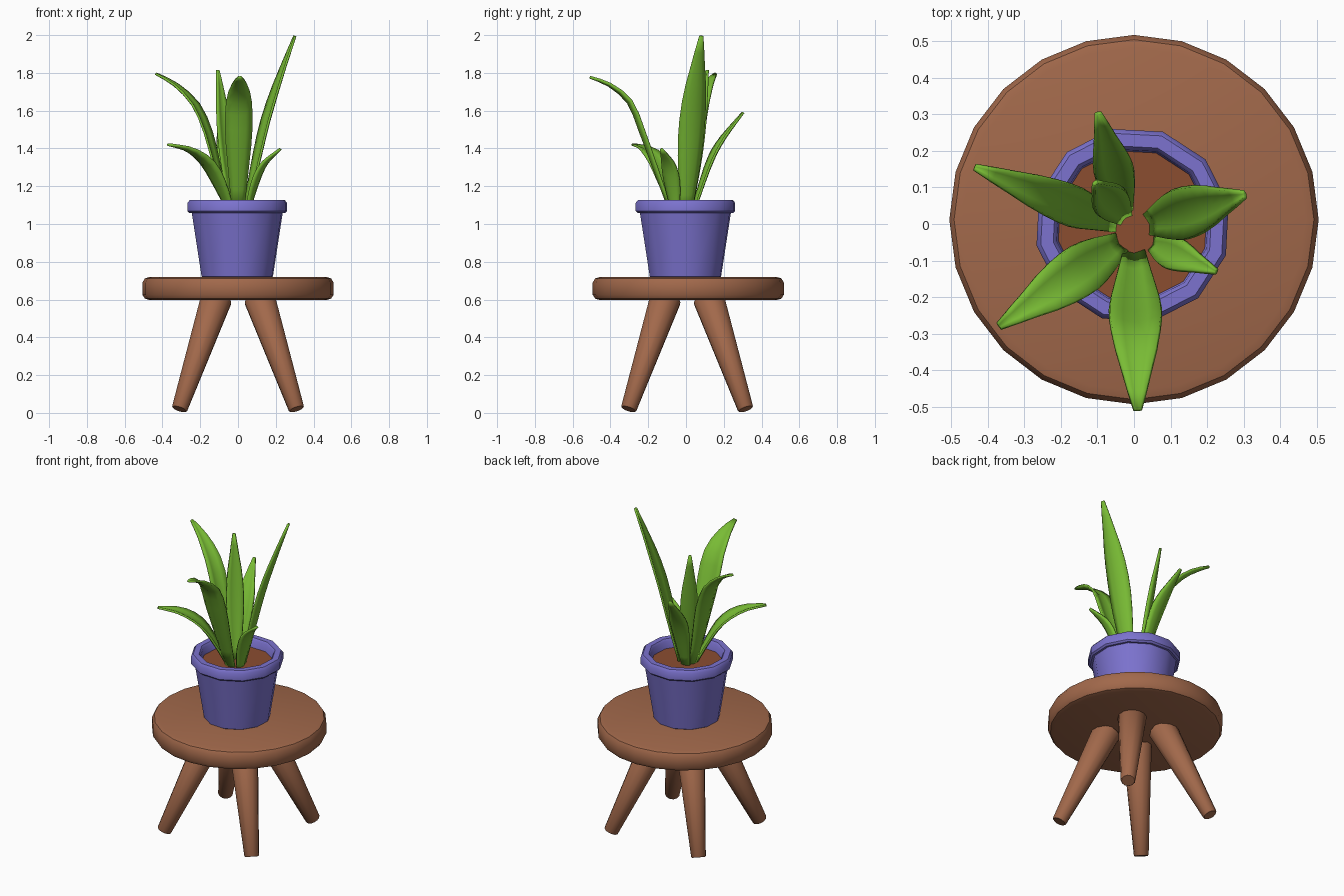
import bpy, bmesh, math
from mathutils import Vector

if "Cube" in bpy.data.objects:
    bpy.data.objects.remove(bpy.data.objects["Cube"])


def material(name, rgb):
    m = bpy.data.materials.new(name)
    m.diffuse_color = (*rgb, 1)
    m.use_nodes = True
    m.node_tree.nodes["Principled BSDF"].inputs["Base Color"].default_value = m.diffuse_color
    return m


WOOD = material("wood", (0.36, 0.14, 0.07))
GLAZE = material("glaze", (0.20, 0.17, 0.62))
SOIL = material("soil", (0.26, 0.075, 0.03))
LEAF = material("leaf", (0.19, 0.50, 0.035))


def make_object(name, bm, mat, angle=40):
    bmesh.ops.recalc_face_normals(bm, faces=bm.faces)
    me = bpy.data.meshes.new(name)
    bm.to_mesh(me)
    bm.free()
    ob = bpy.data.objects.new(name, me)
    bpy.context.collection.objects.link(ob)
    me.materials.append(mat)
    bpy.ops.object.select_all(action='DESELECT')
    ob.select_set(True)
    bpy.context.view_layer.objects.active = ob
    bpy.ops.object.shade_smooth_by_angle(angle=math.radians(angle))
    return ob


def lathe(name, profile, sides, mat, loc=(0, 0, 0), turn=0, angle=40):
    """Revolve (radius, z) points; both ends are closed with a flat cap."""
    bm = bmesh.new()
    rings = []
    for r, z in profile:
        ring = []
        for i in range(sides):
            a = math.radians(turn) + math.tau * i / sides
            ring.append(bm.verts.new((r * math.cos(a), r * math.sin(a), z)))
        rings.append(ring)
    for lo, hi in zip(rings, rings[1:]):
        for i in range(sides):
            j = (i + 1) % sides
            bm.faces.new((lo[i], lo[j], hi[j], hi[i]))
    bm.faces.new(rings[0])
    bm.faces.new(rings[-1])
    ob = make_object(name, bm, mat, angle)
    ob.location = loc
    return ob


# Stool seat with rounded edge
lathe("seat", [(0.47, 0.598), (0.493, 0.605), (0.506, 0.625), (0.506, 0.69),
               (0.493, 0.712), (0.47, 0.719)], 24, WOOD, (0, 0.012, 0))

# Four splayed, tapered legs
for name, sx, sy in (("front_left_leg", -1, -1), ("front_right_leg", 1, -1),
                     ("back_left_leg", -1, 1), ("back_right_leg", 1, 1)):
    foot = Vector((0.31 * sx, 0.31 * sy + 0.006, 0.02))
    top = Vector((0.112 * sx, 0.112 * sy + 0.006, 0.612))
    axis = top - foot
    leg = lathe(name, [(0.038, 0), (0.043, 0.006), (0.085, axis.length - 0.01),
                       (0.078, axis.length)], 12, WOOD, foot)
    leg.rotation_euler = axis.to_track_quat('Z', 'Y').to_euler()

# Flower pot with a thick rim, hollow down to the soil
lathe("pot", [(0.186, 0.717), (0.193, 0.722), (0.246, 1.058), (0.259, 1.058),
              (0.269, 1.068), (0.269, 1.112), (0.257, 1.127), (0.222, 1.127),
              (0.212, 1.115), (0.205, 1.04)], 12, GLAZE, (-0.004, -0.003, 0), 12)
lathe("soil", [(0.208, 1.045), (0.208, 1.07)], 12, SOIL, (-0.004, -0.003, 0), 12)


def spline(pts, t):
    """Catmull-Rom point on a path, t from 0 to 1."""
    p = [2 * pts[0] - pts[1]] + pts + [2 * pts[-1] - pts[-2]]
    s = t * (len(pts) - 1)
    i = min(int(s), len(pts) - 2)
    u = s - i
    a, b, c, d = p[i:i + 4]
    return 0.5 * (2 * b + (c - a) * u + (2 * a - 5 * b + 4 * c - d) * u * u
                  + (3 * b - a - 3 * c + d) * u ** 3)


WIDTHS = [0.42, 0.60, 0.78, 0.92, 1.0, 1.0, 0.93, 0.78, 0.56, 0.36, 0.14]
ACROSS = [(-1, 0.2), (-0.5, 0.02), (0, -0.1), (0.5, 0.02), (1, 0.2)]


def leaf(name, base, tip, half_width, path):
    """base/tip are xy; path lists (fraction from base to tip, z)."""
    b, t = Vector(base), Vector(tip)
    pts = [Vector((*b.lerp(t, f), z)) for f, z in path]
    heading = (t - b).normalized()
    side = Vector((-heading.y, heading.x, 0))
    n = len(WIDTHS) - 1
    bm = bmesh.new()
    rows = []
    for k, w in enumerate(WIDTHS):
        f = k / n
        tangent = spline(pts, min(f + 0.02, 1)) - spline(pts, max(f - 0.02, 0))
        up = tangent.cross(side).normalized()
        hw = half_width * w
        rows.append([bm.verts.new(spline(pts, f) + side * hw * x + up * hw * h)
                     for x, h in ACROSS])
    for r0, r1 in zip(rows, rows[1:]):
        for i in range(len(ACROSS) - 1):
            bm.faces.new((r0[i], r0[i + 1], r1[i + 1], r1[i]))
    ob = make_object(name, bm, LEAF)
    mod = ob.modifiers.new("thickness", 'SOLIDIFY')
    mod.thickness = 0.012
    mod.offset = 0


# Seven arching leaves
leaf("front_leaf", (0, -0.075), (0.01, -0.51), 0.071,
     [(0, 1.05), (0.22, 1.31), (0.38, 1.50), (0.52, 1.645), (0.76, 1.735), (1, 1.777)])
leaf("tall_right_leaf", (0.04, 0.0), (0.302, 0.08), 0.070,
     [(0, 1.05), (0.23, 1.31), (0.45, 1.55), (0.72, 1.78), (1, 1.995)])
leaf("left_leaf", (-0.045, 0.0), (-0.435, 0.155), 0.055,
     [(0, 1.05), (0.18, 1.29), (0.31, 1.48), (0.48, 1.63), (0.74, 1.735), (1, 1.795)])
leaf("front_left_leaf", (-0.035, -0.05), (-0.37, -0.28), 0.068,
     [(0, 1.05), (0.2, 1.20), (0.4, 1.315), (0.68, 1.39), (1, 1.42)])
leaf("back_leaf", (-0.025, 0.035), (-0.098, 0.303), 0.053,
     [(0, 1.05), (0.34, 1.31), (0.6, 1.445), (1, 1.59)])
leaf("inner_leaf", (-0.025, 0.015), (-0.106, 0.112), 0.050,
     [(0, 1.05), (0.4, 1.33), (0.72, 1.58), (1, 1.815)])
leaf("small_right_leaf", (0.05, -0.055), (0.225, -0.13), 0.045,
     [(0, 1.05), (0.24, 1.20), (0.53, 1.315), (1, 1.397)])
